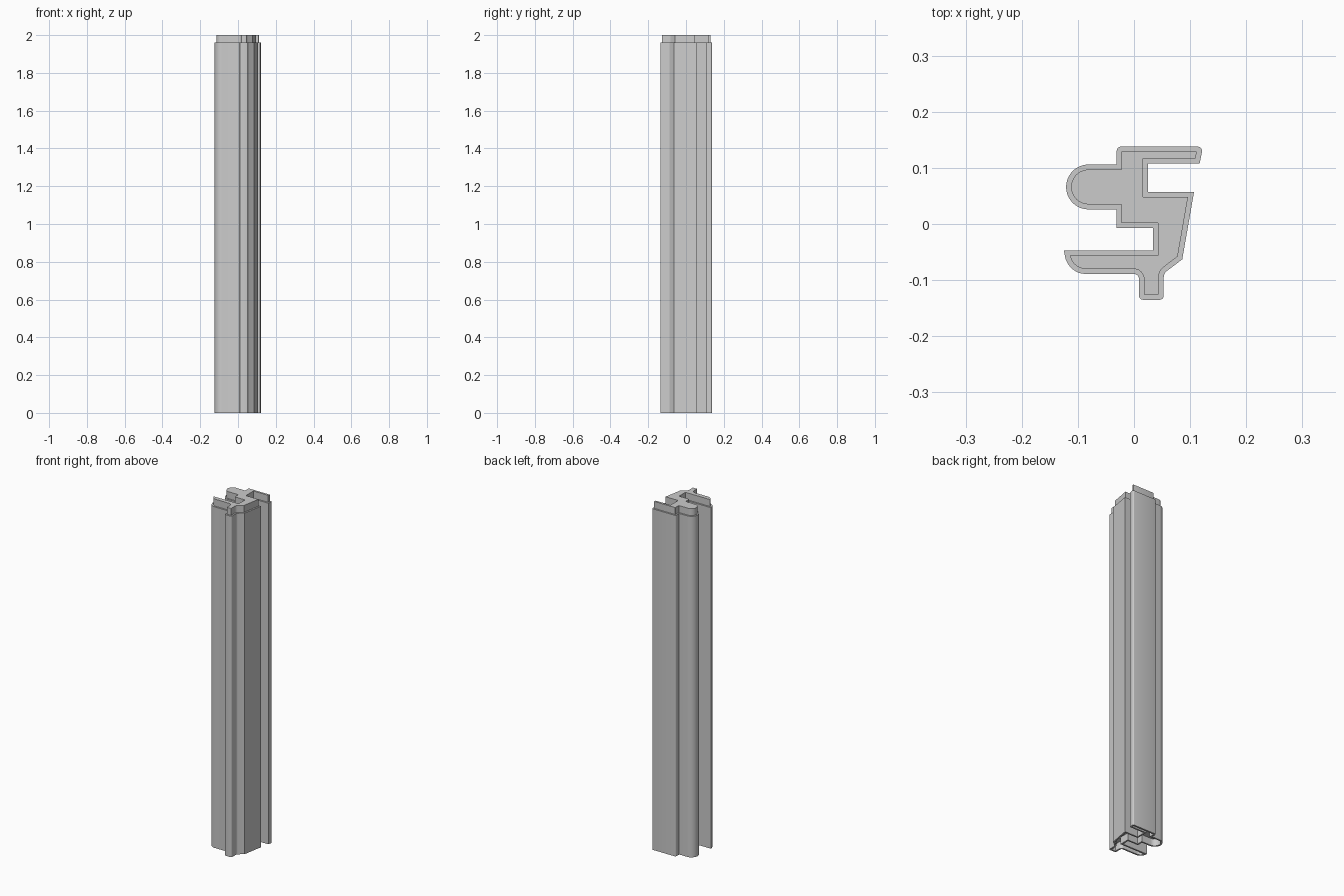
import bpy, math
from mathutils import Vector

cube = bpy.data.objects.get("Cube")
if cube:
    bpy.data.objects.remove(cube, do_unlink=True)

STEP = 0.009      # width of the rim around the plug and the socket
DEPTH = 0.04      # height of the plug and depth of the socket
TOP = 2.0

# Cross-section corners, counter-clockwise: x, y, corner radius
PROFILE = [
    (0.009, -0.135, 0.007), (0.053, -0.135, 0.007),
    (0.053, -0.088, 0.013), (0.086, -0.063, 0),
    (0.107, 0.057, 0), (0.025, 0.057, 0),
    (0.025, 0.108, 0), (0.117, 0.108, 0),
    (0.123, 0.138, 0.008), (-0.031, 0.138, 0.008),
    (-0.031, 0.106, 0), (-0.121, 0.106, 0.0399),
    (-0.121, 0.026, 0.0399), (-0.031, 0.026, 0),
    (-0.031, -0.007, 0), (0.034, -0.007, 0),
    (0.034, -0.047, 0), (-0.125, -0.047, 0),
    (-0.117, -0.089, 0.038), (0.009, -0.089, 0.009),
]


def outline(inset):
    """Offset the profile inward, then round its corners."""
    pts = [Vector(p[:2]) for p in PROFILE]
    n = len(pts)
    corners, turns = [], []
    for i, p in enumerate(pts):
        a = (p - pts[i - 1]).normalized()
        b = (pts[(i + 1) % n] - p).normalized()
        na, nb = Vector((-a.y, a.x)), Vector((-b.y, b.x))
        corners.append(p + (na + nb) * inset / (1 + na.dot(nb)))
        turns.append(a.x * b.y - a.y * b.x)
    loop = []
    for i, c in enumerate(corners):
        r = PROFILE[i][2]
        if r == 0:
            loop.append(c)
            continue
        convex = turns[i] > 0
        r = max(r - inset, 0.0005) if convex else r + inset
        a = (c - corners[i - 1]).normalized()
        b = (corners[(i + 1) % n] - c).normalized()
        angle = math.atan2(a.x * b.y - a.y * b.x, a.dot(b))
        side = 1 if convex else -1
        start = c - a * r * math.tan(abs(angle) / 2)
        centre = start + Vector((-a.y, a.x)) * r * side
        arm = start - centre
        steps = 10 if PROFILE[i][2] > 0.02 else 4
        for k in range(steps + 1):
            t = angle * k / steps
            cs, sn = math.cos(t), math.sin(t)
            loop.append(centre + Vector((arm.x * cs - arm.y * sn,
                                         arm.x * sn + arm.y * cs)))
    return loop


# Rings run from the socket floor, round the outside, to the plug top
outer, inner = outline(0), outline(STEP)
rings = [(inner, DEPTH), (inner, 0), (outer, 0),
         (outer, TOP - DEPTH), (inner, TOP - DEPTH), (inner, TOP)]
count = len(outer)
verts = [(p.x, p.y, z) for loop, z in rings for p in loop]
faces = []
for level in range(len(rings) - 1):
    lo, hi = level * count, (level + 1) * count
    for i in range(count):
        j = (i + 1) % count
        faces.append((lo + i, lo + j, hi + j, hi + i))
faces.append(tuple(reversed(range(count))))
last = (len(rings) - 1) * count
faces.append(tuple(range(last, last + count)))

mesh = bpy.data.meshes.new("interlocking_post")
mesh.from_pydata(verts, [], faces)
mesh.update()
post = bpy.data.objects.new("interlocking_post", mesh)
bpy.context.collection.objects.link(post)

# Plain grey finish
grey = bpy.data.materials.new("light_grey")
grey.use_nodes = True
colour = (0.6, 0.6, 0.6, 1)
grey.diffuse_color = colour
grey.node_tree.nodes["Principled BSDF"].inputs["Base Color"].default_value = colour
mesh.materials.append(grey)

bpy.ops.object.select_all(action='DESELECT')
post.select_set(True)
bpy.context.view_layer.objects.active = post
bpy.ops.object.shade_smooth_by_angle(angle=math.radians(25))
